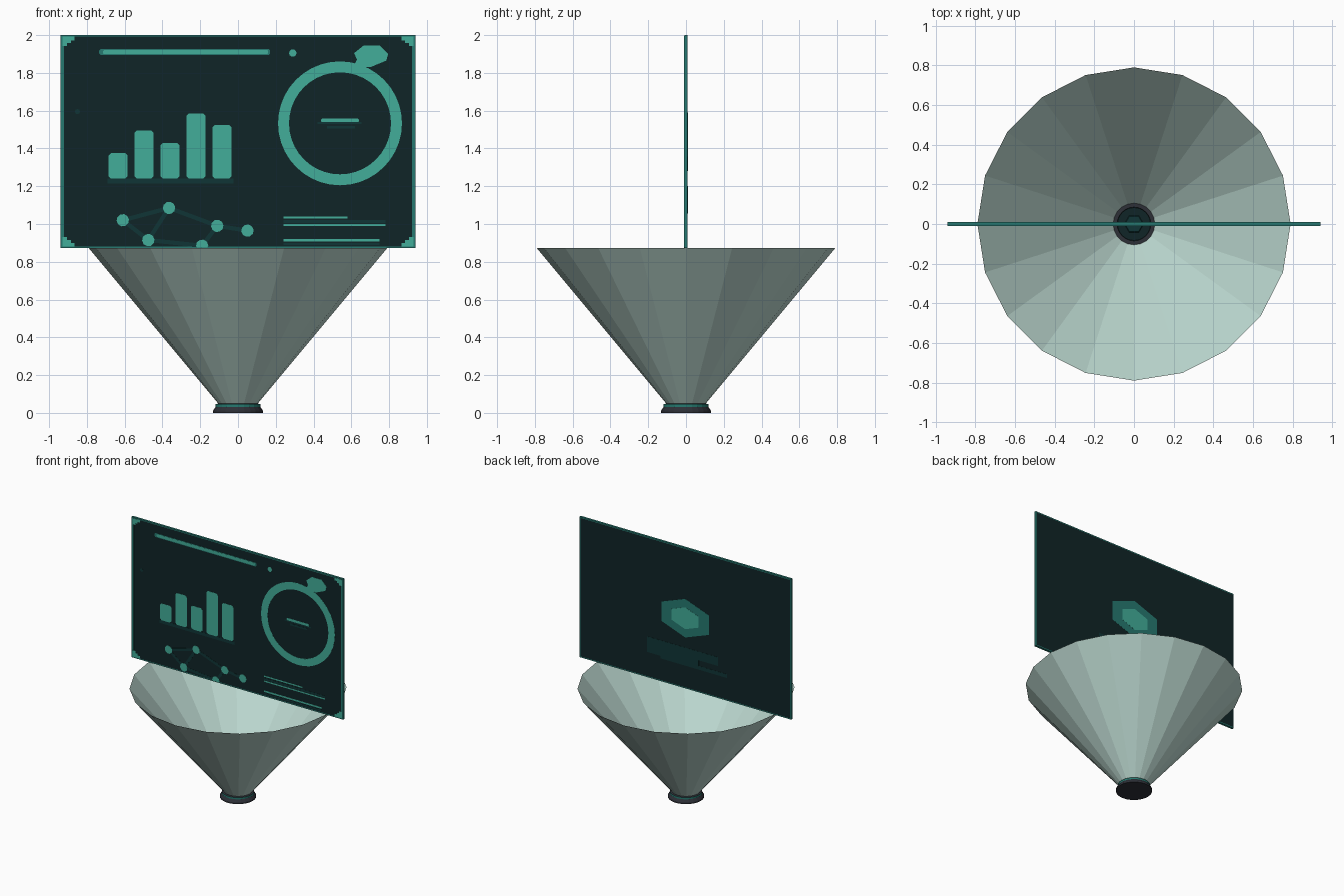
import bpy, bmesh
from math import sin, cos, pi, hypot
from mathutils import Vector

cube = bpy.data.objects.get("Cube")
if cube:
    bpy.data.objects.remove(cube, do_unlink=True)


def material(name, r, g, b):
    m = bpy.data.materials.new(name)
    m.use_nodes = True
    m.diffuse_color = (r, g, b, 1)
    m.node_tree.nodes["Principled BSDF"].inputs["Base Color"].default_value = (r, g, b, 1)
    return m


BEAM = material("pale beam", 0.51, 0.70, 0.64)
DARK = material("dark screen", 0.0052, 0.018, 0.020)
BRIGHT = material("bright teal", 0.055, 0.42, 0.32)
MID = material("mid teal", 0.019, 0.19, 0.16)
DIM = material("dim teal", 0.0052, 0.036, 0.037)
METAL = material("dark metal", 0.026, 0.029, 0.038)


def finish(name, bm, mats):
    mesh = bpy.data.meshes.new(name)
    bm.to_mesh(mesh)
    bm.free()
    for m in mats:
        mesh.materials.append(m)
    ob = bpy.data.objects.new(name, mesh)
    bpy.context.collection.objects.link(ob)
    return ob


def lathe(name, profile, mats, sides, rule=None):
    """Turn (radius, height) points around z; rule picks a material per band."""
    bm = bmesh.new()
    rings = [[bm.verts.new((r * cos(2 * pi * i / sides), r * sin(2 * pi * i / sides), z))
              for i in range(sides)] for r, z in profile]
    for k, (a, b) in enumerate(zip(rings, rings[1:])):
        for i in range(sides):
            j = (i + 1) % sides
            f = bm.faces.new((a[i], a[j], b[j], b[i]))
            f.material_index = rule(k) if rule else 0
    if rule:
        bm.faces.new(rings[0][::-1])
        bm.faces.new(rings[-1]).material_index = rule(len(rings) - 1)
    return finish(name, bm, mats)


# Polygon helpers in the screen plane (x, z)
def rect(x0, x1, z0, z1, c=0):
    if not c:
        return [(x0, z0), (x1, z0), (x1, z1), (x0, z1)]
    return [(x0 + c, z0), (x1 - c, z0), (x1, z0 + c), (x1, z1 - c),
            (x1 - c, z1), (x0 + c, z1), (x0, z1 - c), (x0, z0 + c)]


def disc(x, z, rx, rz, n, turn=0.0):
    return [(x + rx * cos(turn + 2 * pi * i / n), z + rz * sin(turn + 2 * pi * i / n))
            for i in range(n)]


def ring(x, z, r_out, r_in, n):
    a, b = disc(x, z, r_out, r_out, n), disc(x, z, r_in, r_in, n)
    return [[a[i], a[(i + 1) % n], b[(i + 1) % n], b[i]] for i in range(n)]


def stroke(p, q, w):
    dx, dz = q[0] - p[0], q[1] - p[1]
    s = w / 2 / hypot(dx, dz)
    nx, nz = -dz * s, dx * s
    return [(p[0] + nx, p[1] + nz), (q[0] + nx, q[1] + nz),
            (q[0] - nx, q[1] - nz), (p[0] - nx, p[1] - nz)]


HALF_T = 0.009


def plates(name, polys, mat, side=-1, level=1):
    """Thin raised plates on the front (side -1) or back (side 1) of the screen."""
    bm = bmesh.new()
    for poly in polys:
        bm.faces.new([bm.verts.new((x, side * HALF_T, z)) for x, z in poly])
    bmesh.ops.remove_doubles(bm, verts=bm.verts[:], dist=1e-5)
    out = bmesh.ops.extrude_face_region(bm, geom=bm.faces[:])
    moved = [v for v in out["geom"] if isinstance(v, bmesh.types.BMVert)]
    bmesh.ops.translate(bm, verts=moved, vec=Vector((0, side * 0.0012 * level, 0)))
    bmesh.ops.recalc_face_normals(bm, faces=bm.faces[:])
    return finish(name, bm, [mat])


# Projector base with lens, and the open light cone
lathe("projector_base",
      [(0.132, 0), (0.132, 0.012), (0.118, 0.032), (0.118, 0.046), (0.104, 0.05), (0.085, 0.05), (0.083, 0.045)],
      [METAL, MID, DARK], 24, lambda k: 1 if k == 2 else 2 if k > 4 else 0)
lathe("lens_core", [(0.05, 0.044), (0.045, 0.048)], [DIM], 6, lambda k: 0)
lathe("light_cone", [(0.105, 0.05), (0.79, 0.872)], [BEAM], 20)

# Screen slab: teal edges and border, dark faces
W, Z0, Z1 = 0.94, 0.872, 2.0
bm = bmesh.new()
bmesh.ops.create_cube(bm, size=1)
for v in bm.verts:
    v.co = (v.co.x * 2 * W, v.co.y * 2 * HALF_T, (Z0 + Z1) / 2 + v.co.z * (Z1 - Z0))
bm.normal_update()
broad = [f for f in bm.faces if abs(f.normal.y) > 0.9]
bmesh.ops.inset_individual(bm, faces=broad, thickness=0.012)
for f in broad:
    f.material_index = 1
finish("screen_panel", bm, [MID, DARK])

# Corner brackets
brackets = []
for sx in (-1, 1):
    for top in (False, True):
        edge, s = (Z1 - 0.008, -1) if top else (Z0 + 0.008, 1)
        for w, h in ((0.065, 0.02), (0.045, 0.034), (0.025, 0.05)):
            xs = sorted((sx * 0.93, sx * (0.93 - w)))
            zs = sorted((edge, edge + s * h))
            brackets.append(rect(*xs, *zs))
plates("corner_brackets", brackets, BRIGHT)
plates("side_border", [rect(s * 0.929 - 0.009, s * 0.929 + 0.009, Z0 + 0.005, Z1 - 0.005)
                       for s in (-1, 1)], MID, level=0.5)

# Header bar and indicator
plates("header_bar_edge", [rect(-0.735, 0.17, 1.894, 1.926, 0.008)], MID)
plates("header_bar", [rect(-0.715, 0.16, 1.899, 1.921, 0.006)], BRIGHT, level=1.5)
plates("indicator_dot", [disc(0.29, 1.905, 0.02, 0.02, 10)], BRIGHT)

# Bar chart
tops = (1.375, 1.495, 1.43, 1.585, 1.525)
bars = [rect(-0.685 + 0.1375 * i, -0.585 + 0.1375 * i, 1.24, t, 0.012) for i, t in enumerate(tops)]
plates("chart_bars", bars, BRIGHT)
plates("chart_baseline", [rect(-0.69, -0.025, 1.215, 1.24)], DIM)

# Ring gauge, its marker and readout
plates("gauge_ring", ring(0.54, 1.533, 0.328, 0.27, 40), BRIGHT)
plates("gauge_marker", [[(0.61, 1.83), (0.70, 1.83), (0.785, 1.865), (0.795, 1.90), (0.75, 1.945),
                         (0.665, 1.945), (0.615, 1.905), (0.63, 1.87)]], BRIGHT, level=1.5)
plates("gauge_readout", [rect(0.44, 0.64, 1.539, 1.558, 0.005)], BRIGHT)
plates("gauge_readout_shade", [rect(0.42, 0.655, 1.53, 1.539), rect(0.47, 0.62, 1.505, 1.52)], DIM)

# Node network
nodes = [(-0.61, 1.02), (-0.365, 1.085), (-0.475, 0.915), (-0.19, 0.885), (-0.11, 0.99), (0.05, 0.965)]
links = ((0, 1), (0, 2), (1, 2), (1, 4), (2, 3), (3, 4), (4, 5))
plates("network_links", [stroke(nodes[a], nodes[b], 0.022) for a, b in links], DIM)
dots = [[(x, max(z, Z0 + 0.004)) for x, z in disc(cx, cz, 0.033, 0.033, 10, 0.1)] for cx, cz in nodes]
plates("network_nodes", dots, BRIGHT, level=1.5)

# Data lines
plates("data_lines", [rect(0.24, 0.58, 1.03, 1.04), rect(0.24, 0.78, 0.99, 1.0),
                      rect(0.24, 0.75, 0.908, 0.921)], BRIGHT)
plates("data_line_shades", [rect(0.24, 0.78, 1.005, 1.02), rect(0.24, 0.75, 0.89, 0.9)], DIM)
plates("faint_dot", [disc(-0.85, 1.595, 0.014, 0.014, 8)], DIM)

# Back emblem and caption strips
plates("back_hexagon", [disc(0, 1.436, 0.245, 0.155, 6, pi / 6)], MID, 1)
plates("back_core", [disc(0, 1.436, 0.138, 0.088, 6, pi / 6)], BRIGHT, 1, 1.8)
plates("back_captions", [rect(-0.29, 0.34, 1.13, 1.2), rect(-0.12, 0.34, 1.075, 1.13),
                         rect(-0.37, 0.22, 1.055, 1.085)], DIM, 1)
